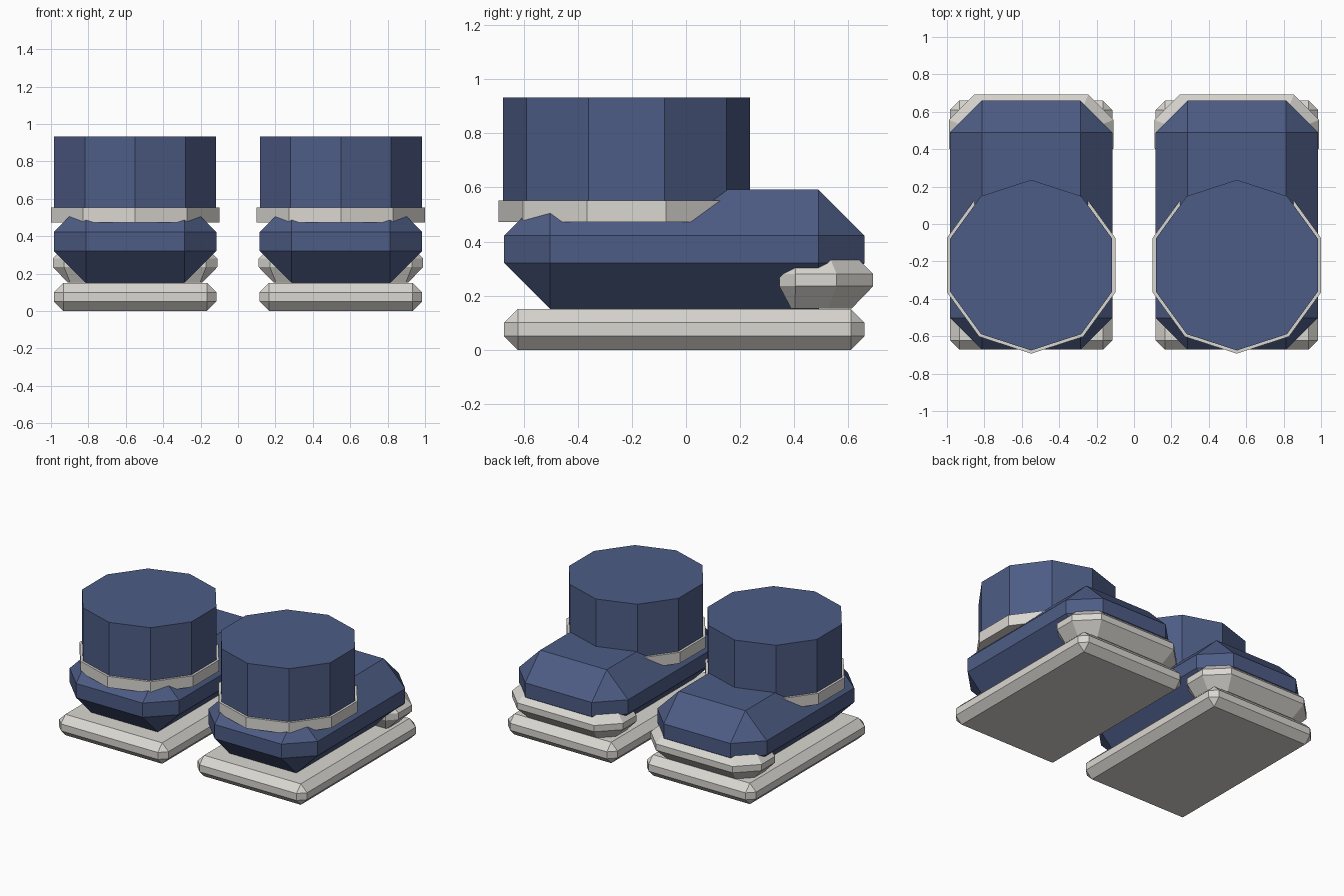
import bpy, bmesh, math

if "Cube" in bpy.data.objects:
    bpy.data.objects.remove(bpy.data.objects["Cube"])


def material(name, rgb):
    m = bpy.data.materials.new(name)
    m.diffuse_color = (*rgb, 1)
    m.use_nodes = True
    m.node_tree.nodes["Principled BSDF"].inputs["Base Color"].default_value = m.diffuse_color
    return m


NAVY = material("navy", (0.075, 0.108, 0.235))
CREAM = material("warm_white", (0.70, 0.68, 0.64))


def finish(name, bm, mat):
    bmesh.ops.recalc_face_normals(bm, faces=bm.faces)
    me = bpy.data.meshes.new(name)
    bm.to_mesh(me)
    bm.free()
    me.materials.append(mat)
    ob = bpy.data.objects.new(name, me)
    bpy.context.collection.objects.link(ob)
    return ob


def chamfer_box(name, lo, hi, bevel, mat):
    bm = bmesh.new()
    bmesh.ops.create_cube(bm, size=1)
    for v in bm.verts:
        v.co = [(a + b) / 2 + c * (b - a) for a, b, c in zip(lo, hi, v.co)]
    bmesh.ops.bevel(bm, geom=bm.edges[:], offset=bevel, segments=1,
                    affect='EDGES', profile=0.5)
    return finish(name, bm, mat)


def decagon(name, cx, cy, r, z0, z1, mat):
    bm = bmesh.new()
    base = [bm.verts.new((cx + r * math.sin(math.tau * i / 10),
                          cy + r * math.cos(math.tau * i / 10), z0)) for i in range(10)]
    f = bm.faces.new(base)
    top = bmesh.ops.extrude_face_region(bm, geom=[f])["geom"]
    for v in top:
        if isinstance(v, bmesh.types.BMVert):
            v.co.z = z1
    return finish(name, bm, mat)


def toe_bumper(name, cx, mat):
    # chamfered outline, stacked at four heights with the ends inset
    bm = bmesh.new()
    rings = []
    for z, d in ((0.152, 0.08), (0.235, 0), (0.28, 0), (0.355, 0.075)):
        w, y0, y1 = 0.44 - d, 0.345 + d * 0.55, 0.692 - d
        f, b = 0.135 - 0.586 * d, 0.06 - 0.586 * d
        half = [(w - b, y0), (w, y0 + b), (w, y1 - f), (w - f, y1)]
        pts = half + [(-x, y) for x, y in reversed(half)]
        rings.append([bm.verts.new((cx + x, y, z)) for x, y in pts])
    for a, b in zip(rings, rings[1:]):
        for i in range(8):
            j = (i + 1) % 8
            bm.faces.new((a[i], a[j], b[j], b[i]))
    bm.faces.new(rings[0])
    bm.faces.new(rings[-1])
    return finish(name, bm, mat)


# A matching pair of boots
for side, s in (("left", -1), ("right", 1)):
    cx = 0.55 * s
    x0, x1 = cx - 0.434, cx + 0.434
    chamfer_box(side + "_sole", (x0, -0.672, 0), (x1, 0.66, 0.15), 0.05, CREAM)
    chamfer_box(side + "_foot", (x0, -0.672, 0.15), (x1, 0.66, 0.592), 0.17, NAVY)
    toe_bumper(side + "_toe_bumper", cx, CREAM)
    decagon(side + "_ankle_band", cx, -0.22, 0.473, 0.472, 0.552, CREAM)
    decagon(side + "_shaft", cx, -0.22, 0.456, 0.48, 0.932, NAVY)
